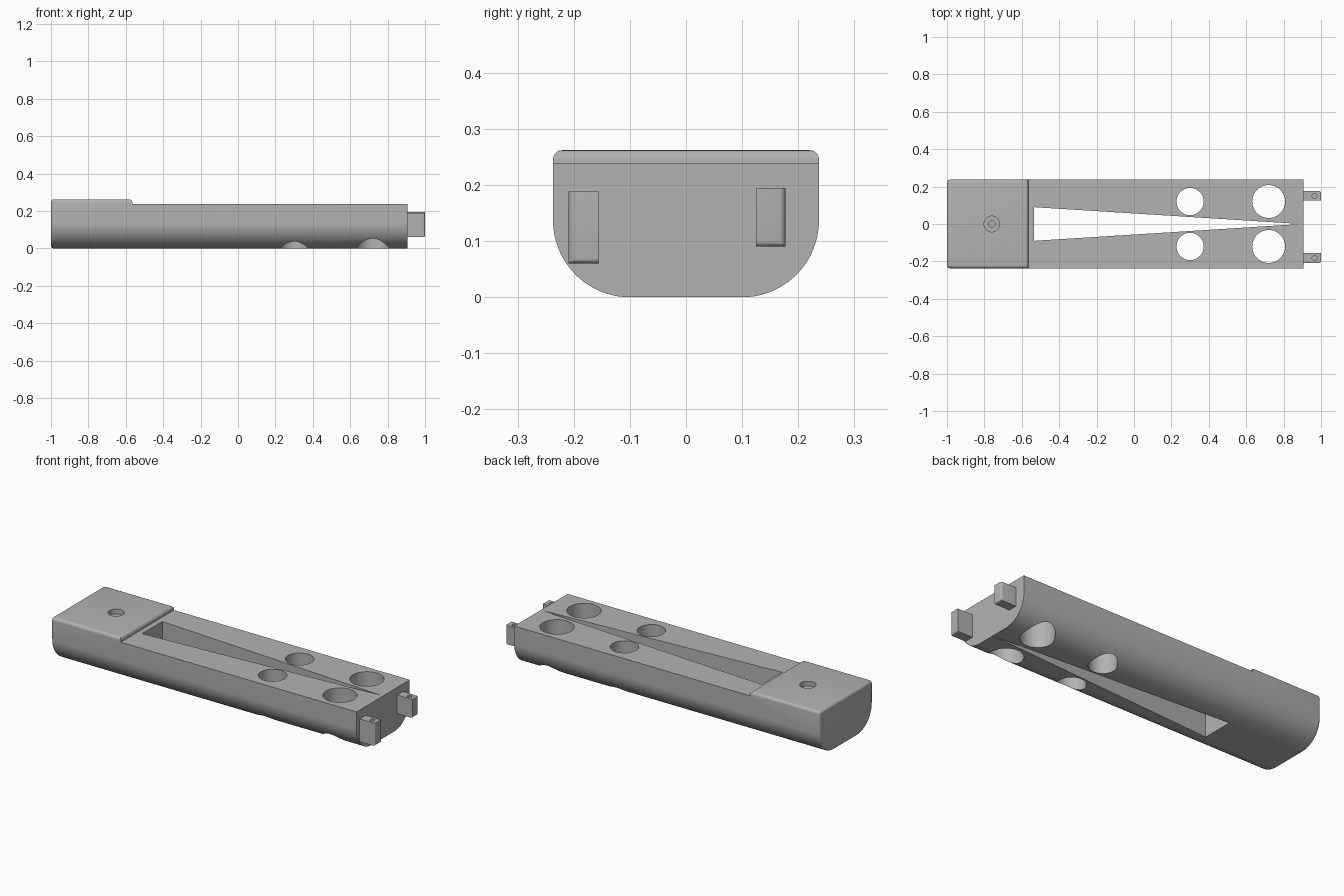
import bpy, bmesh, math
from mathutils import Vector

if "Cube" in bpy.data.objects:
    bpy.data.objects.remove(bpy.data.objects["Cube"])

gray = bpy.data.materials.new("plain gray")
gray.diffuse_color = (0.45, 0.45, 0.45, 1)
gray.use_nodes = True
gray.node_tree.nodes["Principled BSDF"].inputs["Base Color"].default_value = gray.diffuse_color


def add_object(name, bm, hidden=False):
    bmesh.ops.recalc_face_normals(bm, faces=bm.faces)
    mesh = bpy.data.meshes.new(name)
    bm.to_mesh(mesh)
    bm.free()
    ob = bpy.data.objects.new(name, mesh)
    bpy.context.collection.objects.link(ob)
    mesh.materials.append(gray)
    ob.hide_render = hidden
    return ob


def prism(bm, points, z0, z1):
    """Upright prism over a list of (x, y) points."""
    face = bm.faces.new([bm.verts.new((x, y, z0)) for x, y in points])
    out = bmesh.ops.extrude_face_region(bm, geom=[face])["geom"]
    bmesh.ops.translate(bm, vec=(0, 0, z1 - z0),
                        verts=[v for v in out if isinstance(v, bmesh.types.BMVert)])


def circle(x, y, r, n=48):
    return [(x + r * math.cos(2 * math.pi * i / n), y + r * math.sin(2 * math.pi * i / n))
            for i in range(n)]


def cut(ob, cutter):
    mod = ob.modifiers.new("cut", "BOOLEAN")
    mod.operation, mod.solver, mod.object = "DIFFERENCE", "EXACT", cutter
    bpy.context.view_layer.objects.active = ob
    bpy.ops.object.modifier_apply(modifier=mod.name)
    bpy.data.objects.remove(cutter)


def smooth(ob):
    bpy.ops.object.select_all(action="DESELECT")
    ob.select_set(True)
    bpy.context.view_layer.objects.active = ob
    bpy.ops.object.shade_smooth_by_angle(angle=math.radians(30))


# Body: round-bottomed section lofted along x, with a raised block at the left end
HALF, R, TOP, HEAD_TOP, STEP, END = 0.237, 0.137, 0.238, 0.262, -0.565, 0.905
arc = [(HALF - R + R * math.sin(a), R - R * math.cos(a))
       for a in (math.pi / 2 * i / 20 for i in range(21))]
section = arc + [(HALF, TOP), (-HALF, TOP)] + [(-y, z) for y, z in reversed(arc)]
bm = bmesh.new()
rings = [[bm.verts.new((x, y, z)) for y, z in section] for x in (-1, STEP, END)]
n = len(section)
for a, b in zip(rings, rings[1:]):
    for i in range(n):
        bm.faces.new((a[i], a[(i + 1) % n], b[(i + 1) % n], b[i]))
bm.faces.new(rings[0])
bm.faces.new(rings[2])
bmesh.ops.recalc_face_normals(bm, faces=bm.faces)
lid = [f for f in bm.faces if f.normal.z > 0.9 and f.calc_center_median().x < STEP]
out = bmesh.ops.extrude_face_region(bm, geom=lid)["geom"]
bmesh.ops.translate(bm, vec=(0, 0, HEAD_TOP - TOP),
                    verts=[v for v in out if isinstance(v, bmesh.types.BMVert)])
bmesh.ops.delete(bm, geom=[f for f in lid if f.is_valid], context="FACES")
bmesh.ops.dissolve_limit(bm, angle_limit=0.01, verts=bm.verts, edges=bm.edges)


def is_rim(e):
    at_end = all(v.co.x < -0.999 for v in e.verts)
    at_top = all(v.co.z > HEAD_TOP - 0.001 for v in e.verts)
    return at_end or at_top


bmesh.ops.bevel(bm, geom=[e for e in bm.edges if is_rim(e)], offset=0.016,
                segments=5, profile=0.5, affect="EDGES", clamp_overlap=True)
body = add_object("body", bm)

# Wedge slot, four round through holes and a stepped screw hole
bm = bmesh.new()
prism(bm, [(-0.535, -0.09), (0.895, 0), (-0.535, 0.09)], -0.1, 0.5)
for s in (-1, 1):
    prism(bm, circle(0.30, s * 0.12, 0.073), -0.1, 0.5)
    prism(bm, circle(0.72, s * 0.12, 0.088), -0.1, 0.5)
cut(body, add_object("hole_cutter", bm, True))
for radius, floor in ((0.042, 0.235), (0.017, 0.12)):
    bm = bmesh.new()
    prism(bm, circle(-0.76, 0, radius), floor, 0.5)
    cut(body, add_object("screw_cutter", bm, True))
smooth(body)

# Two clips on the right end, each with a rounded outer edge and a small pin hole
for name, y0, y1, z0, z1 in (("front_clip", -0.209, -0.155, 0.06, 0.188),
                             ("back_clip", 0.177, 0.125, 0.09, 0.195)):
    bm = bmesh.new()
    prism(bm, [(0.89, y0), (1.0, y0), (1.0, y1), (0.89, y1)], z0, z1)
    outer = [e for e in bm.edges
             if all(abs(v.co.y - y0) < 1e-4 and v.co.x > 0.99 for v in e.verts)
             or all(v.co.x > 0.99 and abs(v.co.z - z0) < 1e-4 for v in e.verts)]
    bmesh.ops.bevel(bm, geom=outer, offset=0.01, segments=4, profile=0.5, affect="EDGES")
    clip = add_object(name, bm)
    bm = bmesh.new()
    prism(bm, circle(0.965, (y0 + y1) / 2, 0.013, 24), z1 - 0.04, z1 + 0.1)
    cut(clip, add_object("pin_cutter", bm, True))
    smooth(clip)
